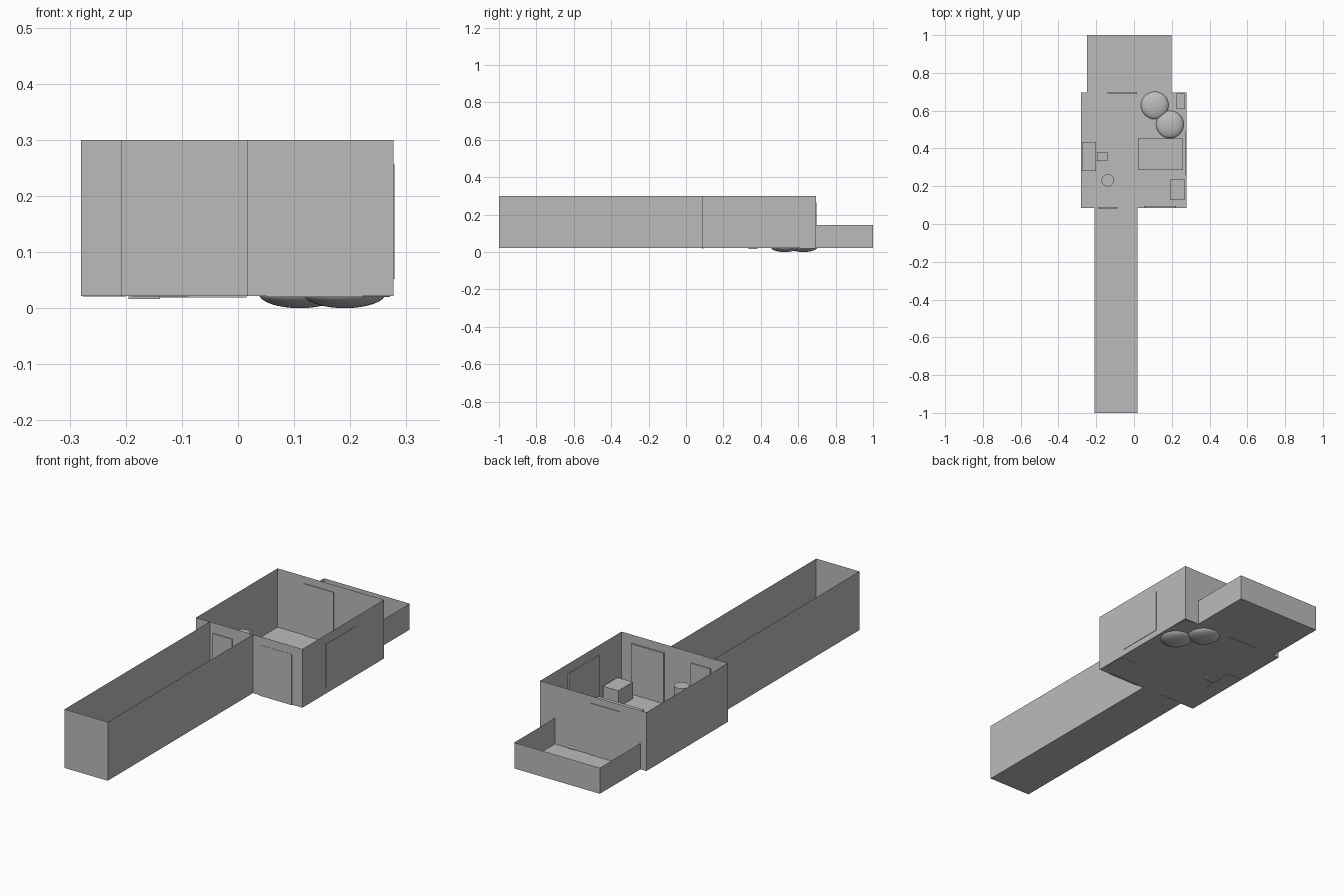
import bpy
import bmesh

cube = bpy.data.objects.get("Cube")
if cube:
    bpy.data.objects.remove(cube, do_unlink=True)

GREY = 0.5
FLOOR, WALL_TOP, RAIL_TOP = 0.022, 0.3, 0.145

plaster = bpy.data.materials.new("plain grey")
plaster.use_nodes = True
plaster.diffuse_color = (GREY, GREY, GREY, 1)
plaster.node_tree.nodes["Principled BSDF"].inputs["Base Color"].default_value = (GREY, GREY, GREY, 1)


def add_object(name, bm):
    mesh = bpy.data.meshes.new(name)
    bm.to_mesh(mesh)
    bm.free()
    mesh.materials.append(plaster)
    obj = bpy.data.objects.new(name, mesh)
    bpy.context.collection.objects.link(obj)
    return obj


def open_tray(name, x, y, top, skip_side=None):
    """Floor sheet with thin walls; side 0 front, 1 right, 2 back, 3 left."""
    bm = bmesh.new()
    corners = [(x[0], y[0]), (x[1], y[0]), (x[1], y[1]), (x[0], y[1])]
    low = [bm.verts.new((*c, FLOOR)) for c in corners]
    high = [bm.verts.new((*c, top)) for c in corners]
    bm.faces.new(low[::-1])
    for i in range(4):
        if i != skip_side:
            j = (i + 1) % 4
            bm.faces.new((low[i], low[j], high[j], high[i]))
    add_object(name, bm)


def box(name, x, y, z):
    bm = bmesh.new()
    bmesh.ops.create_cube(bm, size=1)
    for v in bm.verts:
        v.co = [span[0] if c < 0 else span[1] for c, span in zip(v.co, (x, y, z))]
    add_object(name, bm)


# Rooms, open at the top
open_tray("main_room", (-0.28, 0.277), (0.086, 0.696), WALL_TOP)
open_tray("corridor", (-0.208, 0.018), (-1, 0.086), WALL_TOP, skip_side=2)
open_tray("balcony", (-0.249, 0.199), (0.696, 1), RAIL_TOP, skip_side=0)

# Doors and wall panels set through the walls
box("corridor_door", (-0.19, -0.088), (0.081, 0.091), (0.021, 0.25))
box("side_door", (0.052, 0.222), (0.085, 0.094), (0.02, 0.26))
box("balcony_door", (-0.14, 0.015), (0.692, 0.699), (0.019, 0.266))
box("wall_panel", (0.271, 0.279), (0.26, 0.49), (0.052, 0.256))

# Furniture
box("desk", (-0.276, -0.2), (0.28, 0.435), (0.021, 0.1))
box("chair", (-0.195, -0.139), (0.333, 0.381), (0.016, 0.065))
box("bed", (0.021, 0.26), (0.286, 0.452), (0.022, 0.075))
box("cabinet", (0.19, 0.271), (0.126, 0.235), (0.021, 0.1))
box("shelf", (0.226, 0.271), (0.61, 0.69), (0.02, 0.12))

# Round stand
bm = bmesh.new()
bmesh.ops.create_cone(bm, cap_ends=True, segments=32, radius1=0.033, radius2=0.033, depth=0.19)
bmesh.ops.translate(bm, verts=bm.verts, vec=(-0.139, 0.231, 0.117))
stand = add_object("round_stand", bm)

# Flattened floor cushions
rounded = [stand]
for name, x, y in (("back_cushion", 0.11, 0.628), ("front_cushion", 0.19, 0.527)):
    bm = bmesh.new()
    bmesh.ops.create_uvsphere(bm, u_segments=32, v_segments=16, radius=1)
    bmesh.ops.scale(bm, verts=bm.verts, vec=(0.073, 0.073, 0.026))
    bmesh.ops.translate(bm, verts=bm.verts, vec=(x, y, 0.026))
    rounded.append(add_object(name, bm))

bpy.ops.object.select_all(action="DESELECT")
for obj in rounded:
    obj.select_set(True)
bpy.context.view_layer.objects.active = stand
bpy.ops.object.shade_smooth_by_angle()
